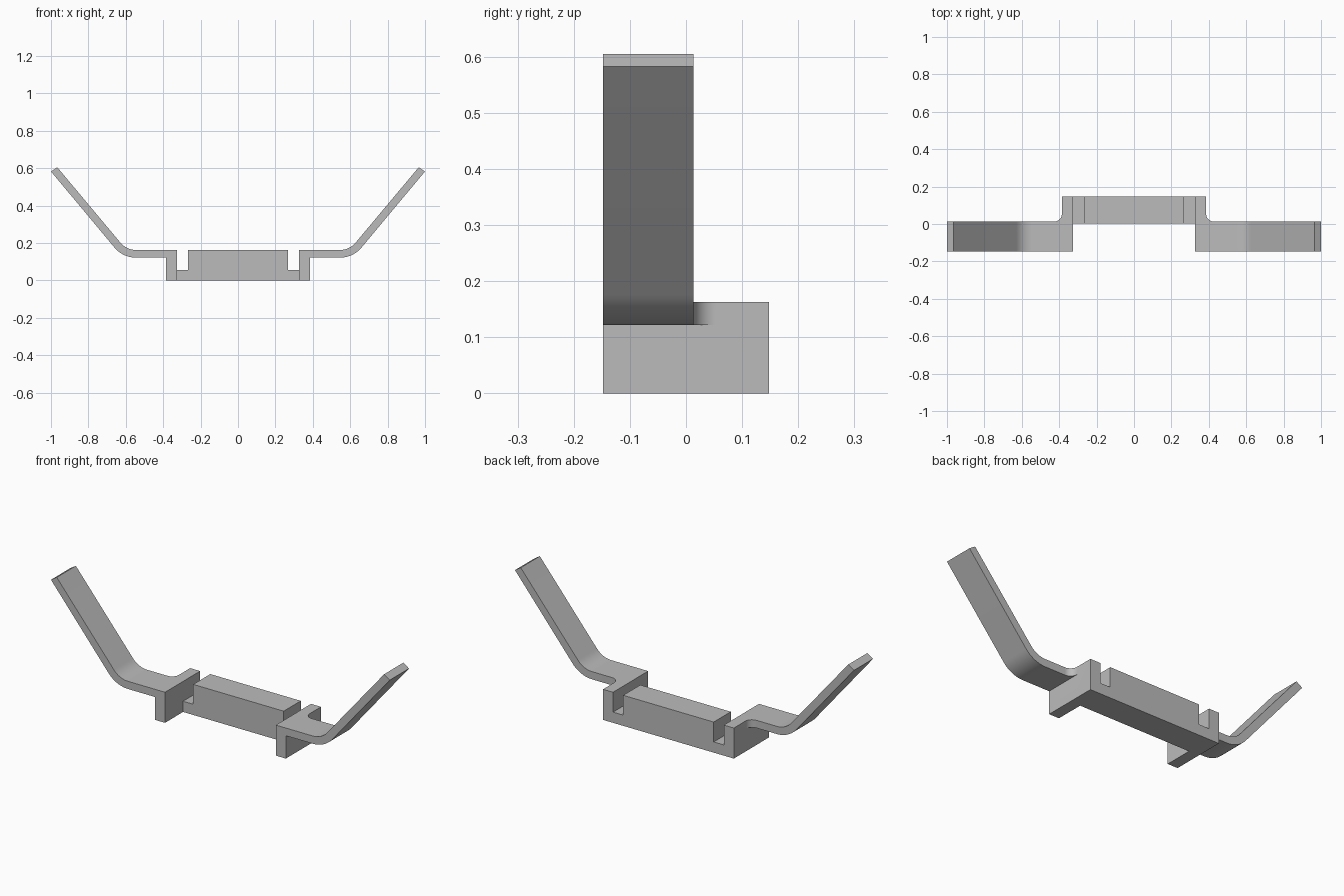
import bpy
import bmesh
from math import sin, cos, pi, radians

if "Cube" in bpy.data.objects:
    bpy.data.objects.remove(bpy.data.objects["Cube"])

grey = bpy.data.materials.new("plain grey")
grey.use_nodes = True
colour = (0.5, 0.5, 0.5, 1)
grey.diffuse_color = colour
grey.node_tree.nodes["Principled BSDF"].inputs["Base Color"].default_value = colour

DEPTH = 0.148            # half depth
WALL_IN, WALL_OUT = 0.327, 0.386
TOP, ARM_UNDER = 0.163, 0.122
ARM_BACK, FILLET = 0.013, 0.04
BEND = radians(50)


def arc(cx, cy, r, a0, a1, n):
    steps = [a0 + (a1 - a0) * i / n for i in range(n + 1)]
    return [(cx + r * cos(a), cy + r * sin(a)) for a in steps]


def prism(name, outline, place, shift):
    """Extrude an outline of 2D points along the given shift."""
    bm = bmesh.new()
    face = bm.faces.new([bm.verts.new(place(u, v)) for u, v in outline])
    moved = bmesh.ops.extrude_face_region(bm, geom=[face])["geom"]
    bmesh.ops.translate(bm, vec=shift,
                        verts=[v for v in moved if isinstance(v, bmesh.types.BMVert)])
    bmesh.ops.recalc_face_normals(bm, faces=bm.faces)
    mesh = bpy.data.meshes.new(name)
    bm.to_mesh(mesh)
    bm.free()
    mesh.materials.append(grey)
    obj = bpy.data.objects.new(name, mesh)
    bpy.context.collection.objects.link(obj)
    return obj


# Half of the front outline: slot, end wall top, bent arm, end wall foot
bend_x, bend_z, outer = 0.545, 0.272, 0.15
inner = outer - (TOP - ARM_UNDER)
half = [(0.267, TOP), (0.267, 0.057), (WALL_IN, 0.057), (WALL_IN, TOP)]
half += arc(bend_x, bend_z, inner, -pi / 2, -pi / 2 + BEND, 12)
half += [(0.966, 0.605), (1.0, 0.583)]
half += arc(bend_x, bend_z, outer, -pi / 2 + BEND, -pi / 2, 12)
half += [(WALL_OUT, ARM_UNDER), (WALL_OUT, 0)]
outline = half + [(-x, z) for x, z in reversed(half)]
bracket = prism("bracket", outline, lambda x, z: (x, -DEPTH, z), (0, 2 * DEPTH, 0))

# Cutter that opens the front between the end walls
cutters = [prism("front_opening_cutter",
                 [(-WALL_IN, -0.3), (WALL_IN, -0.3), (WALL_IN, 0.004), (-WALL_IN, 0.004)],
                 lambda x, y: (x, y, -0.2), (0, 0, 1))]

# Cutters that narrow the arms from behind, with a rounded inside corner
corner = arc(WALL_OUT + FILLET, ARM_BACK + FILLET, FILLET, pi, 1.5 * pi, 10)
plan = [(WALL_OUT, 0.3)] + corner + [(1.2, ARM_BACK), (1.2, 0.3)]
for side, s in (("left", 1), ("right", -1)):
    cutters.append(prism(side + "_arm_cutter", plan,
                         lambda x, y: (s * x, y, -0.2), (0, 0, 1)))

for cutter in cutters:
    mod = bracket.modifiers.new(cutter.name, "BOOLEAN")
    mod.operation = "DIFFERENCE"
    mod.solver = "EXACT"
    mod.object = cutter
    cutter.hide_render = True
    cutter.hide_viewport = True

# Apply the cuts, then smooth the bends and keep the edges sharp
bpy.context.view_layer.update()
graph = bpy.context.evaluated_depsgraph_get()
cut_mesh = bpy.data.meshes.new_from_object(bracket.evaluated_get(graph))
bracket.modifiers.clear()
bracket.data = cut_mesh
for cutter in cutters:
    bpy.data.objects.remove(cutter)
bpy.ops.object.select_all(action="DESELECT")
bracket.select_set(True)
bpy.context.view_layer.objects.active = bracket
bpy.ops.object.shade_smooth_by_angle(angle=radians(30))
